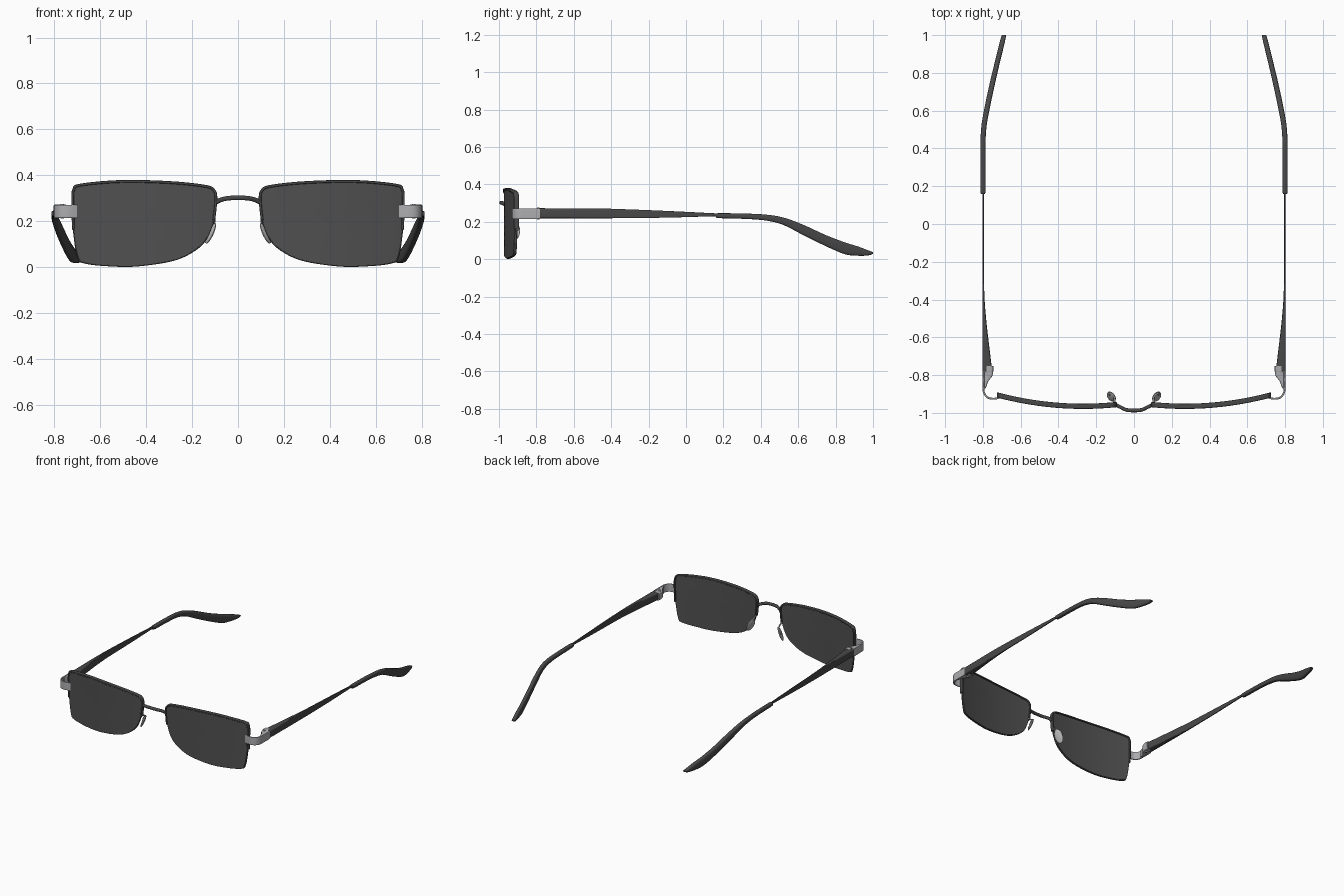
import bpy, bmesh, math
from mathutils import Vector

cube = bpy.data.objects.get("Cube")
if cube:
    bpy.data.objects.remove(cube, do_unlink=True)

X, Y, Z = Vector((1, 0, 0)), Vector((0, 1, 0)), Vector((0, 0, 1))


def material(name, r, g, b):
    mat = bpy.data.materials.new(name)
    mat.use_nodes = True
    mat.diffuse_color = (r, g, b, 1)
    mat.node_tree.nodes["Principled BSDF"].inputs["Base Color"].default_value = (r, g, b, 1)
    return mat


lens_grey = material("lens_grey", .08, .08, .08)
frame_black = material("frame_black", .065, .065, .065)
metal = material("brushed_metal", .42, .42, .44)
pad_clear = material("pad_grey", .45, .45, .45)


def spline(points, steps, closed=False):
    """Smooth curve through points of any dimension."""
    pts = [Vector(p) for p in points]
    n = len(pts)
    pick = (lambda i: pts[i % n]) if closed else (lambda i: pts[max(0, min(n - 1, i))])
    out = []
    for i in range(n if closed else n - 1):
        a, b, c, d = (pick(i + k) for k in (-1, 0, 1, 2))
        for s in range(steps):
            t = s / steps
            out.append((b * 2 + (c - a) * t + (a * 2 - b * 5 + c * 4 - d) * t ** 2
                        + (b * 3 - a - c * 3 + d) * t ** 3) / 2)
    return out if closed else out + [pts[-1]]


def section(power, sides=16):
    """Unit cross-section: power 1 is round, near 0 is a box."""
    for i in range(sides):
        a = math.tau * (i + .5) / sides
        c, s = math.cos(a), math.sin(a)
        yield (math.copysign(abs(c) ** power, c), math.copysign(abs(s) ** power, s))


def loft(name, rings, mat, mirror=True):
    """Skin rings of points, cap the ends, mirror across x."""
    bm = bmesh.new()
    rows = [[bm.verts.new(p) for p in ring] for ring in rings]
    n = len(rows[0])
    for low, high in zip(rows, rows[1:]):
        for i in range(n):
            j = (i + 1) % n
            bm.faces.new((low[i], low[j], high[j], high[i]))
    bm.faces.new(rows[0])
    bm.faces.new(rows[-1])
    bmesh.ops.recalc_face_normals(bm, faces=bm.faces)
    mesh = bpy.data.meshes.new(name)
    bm.to_mesh(mesh)
    bm.free()
    mesh.materials.append(mat)
    obj = bpy.data.objects.new(name, mesh)
    bpy.context.collection.objects.link(obj)
    bpy.ops.object.select_all(action='DESELECT')
    obj.select_set(True)
    bpy.context.view_layer.objects.active = obj
    bpy.ops.object.shade_smooth_by_angle(angle=math.radians(40))
    if mirror:
        obj.modifiers.new("mirror", 'MIRROR').use_mirror_merge = False
    return obj


def sweep(name, path, up, half_up, half_side, mat, power=1, mirror=True):
    """Run a cross-section along a path, keeping one axis along up."""
    rings = []
    for i, p in enumerate(path):
        tangent = path[min(i + 1, len(path) - 1)] - path[max(i - 1, 0)]
        side = tangent.cross(up).normalized()
        rings.append([p + up * half_up * u + side * half_side * v for u, v in section(power)])
    return loft(name, rings, mat, mirror)


def bar(name, stations, mat, power):
    """Front-to-back bar from stations (y, x inside, x outside, z low, z high)."""
    rings = []
    for y, x0, x1, z0, z1 in stations:
        rings.append([((x0 + x1) / 2 + (x1 - x0) / 2 * u, y, (z0 + z1) / 2 + (z1 - z0) / 2 * v)
                      for u, v in section(power)])
    return loft(name, rings, mat)


def bend(x):
    """Wrap of the front around the face."""
    return -.966 + .29 * (x - .27) ** 2


# Lens outline: the upper run carries the rim, the lower run is rimless
upper = [(.717, .165), (.72, .3), (.715, .338), (.695, .356), (.575, .37), (.445, .374),
         (.27, .367), (.14, .352), (.106, .336), (.096, .3), (.105, .205)]
lower = [(.14, .12), (.2, .066), (.29, .028), (.44, .006), (.55, .006), (.665, .018), (.698, .045)]

# Curved lenses
centre = Vector((.42, .19))
outline = spline(upper + lower, 5, True)


def lens_ring(scale, offset):
    pts = [centre + (p - centre) * scale for p in outline]
    return [(p.x, bend(p.x) + offset, p.y) for p in pts]


scales = (.05, .3, .55, .8, .97, .992)
loft("lenses", [lens_ring(s, .008) for s in scales]
     + [lens_ring(s, -.008) for s in reversed(scales)], lens_grey)

# Half rims over the lenses
rim = [Vector((p.x, bend(p.x) + .001, p.y)) for p in spline(upper, 6)]
sweep("half_rims", rim, Y, .014, .006, frame_black, .5)

# Nylon groove line under the lenses
cord = [Vector((p.x, bend(p.x), p.y)) for p in spline([upper[-1]] + lower + [upper[0]], 5)]
sweep("lens_cords", cord, Y, .005, .003, frame_black)

# Bridge
bridge = spline([(-.1, -.957, .28), (-.075, -.968, .293), (-.035, -.985, .301), (.035, -.985, .301),
                 (.075, -.968, .293), (.1, -.957, .28)], 6)
sweep("bridge", bridge, Y, .01, .01, frame_black, .8, mirror=False)

# Metal end pieces wrapping round to the hinges
corner = spline([(.7, -.915, .243), (.74, -.925, .243), (.775, -.918, .243),
                 (.795, -.89, .243), (.797, -.85, .243), (.797, -.78, .243)], 6)
sweep("end_pieces", corner, Z, .028, .005, metal, .2)
bar("hinge_blocks", [(-.87, .785, .797, .217, .27), (-.835, .773, .797, .217, .27),
                     (-.805, .75, .797, .217, .27), (-.79, .745, .797, .217, .27),
                     (-.78, .745, .797, .217, .273), (-.779, .745, .785, .217, .273),
                     (-.753, .745, .785, .217, .273)], metal, .3)

# Hinge screws
screw = [Vector((.766, -.79, z)) for z in (.211, .276)]
sweep("hinge_screws", screw, Y, .008, .008, metal)

# Temple arms, wide at the hinge and thin toward the tips
bar("temple_arms", spline([(-.78, .75, .803, .218, .272), (-.65, .766, .803, .218, .272),
                           (-.5, .783, .803, .218, .272), (-.35, .793, .803, .219, .268),
                           (-.1, .795, .803, .222, .258), (.14, .795, .803, .229, .246),
                           (.2, .795, .803, .229, .243)], 4), frame_black, .3)

# Temple tips, bending down and inward behind the ears
bar("temple_tips", spline([(.16, .79, .81, .224, .243), (.18, .786, .813, .219, .246),
                           (.32, .786, .813, .215, .244), (.43, .786, .813, .206, .238),
                           (.52, .78, .808, .183, .223), (.62, .762, .791, .132, .187),
                           (.75, .734, .763, .068, .128), (.85, .711, .739, .026, .09),
                           (.92, .694, .722, .018, .068), (.975, .681, .708, .02, .047),
                           (1, .677, .7, .028, .038)], 4), frame_black, .6)

# Nose pads: flattened ovals leaning outward at the bottom
axis = Vector((-.45, 0, 1)).normalized()
face = Vector((-.85, .4, -.38)).normalized()
width = axis.cross(face).normalized()
face = width.cross(axis)
pad_centre = Vector((.12, -.914, .148))
pad_rings = []
for k in range(1, 12):
    t = math.pi * k / 12
    r = math.sin(t)
    pad_rings.append([pad_centre - axis * .05 * math.cos(t) + width * .029 * r * u + face * .009 * r * v
                      for u, v in section(1)])
loft("nose_pads", pad_rings, pad_clear)

# Wires holding the pads
wire = spline([(.107, -.952, .215), (.102, -.93, .2), (.112, -.905, .185),
               (.13, -.895, .165), (.127, -.912, .148)], 6)
sweep("pad_wires", wire, X, .005, .005, metal)
